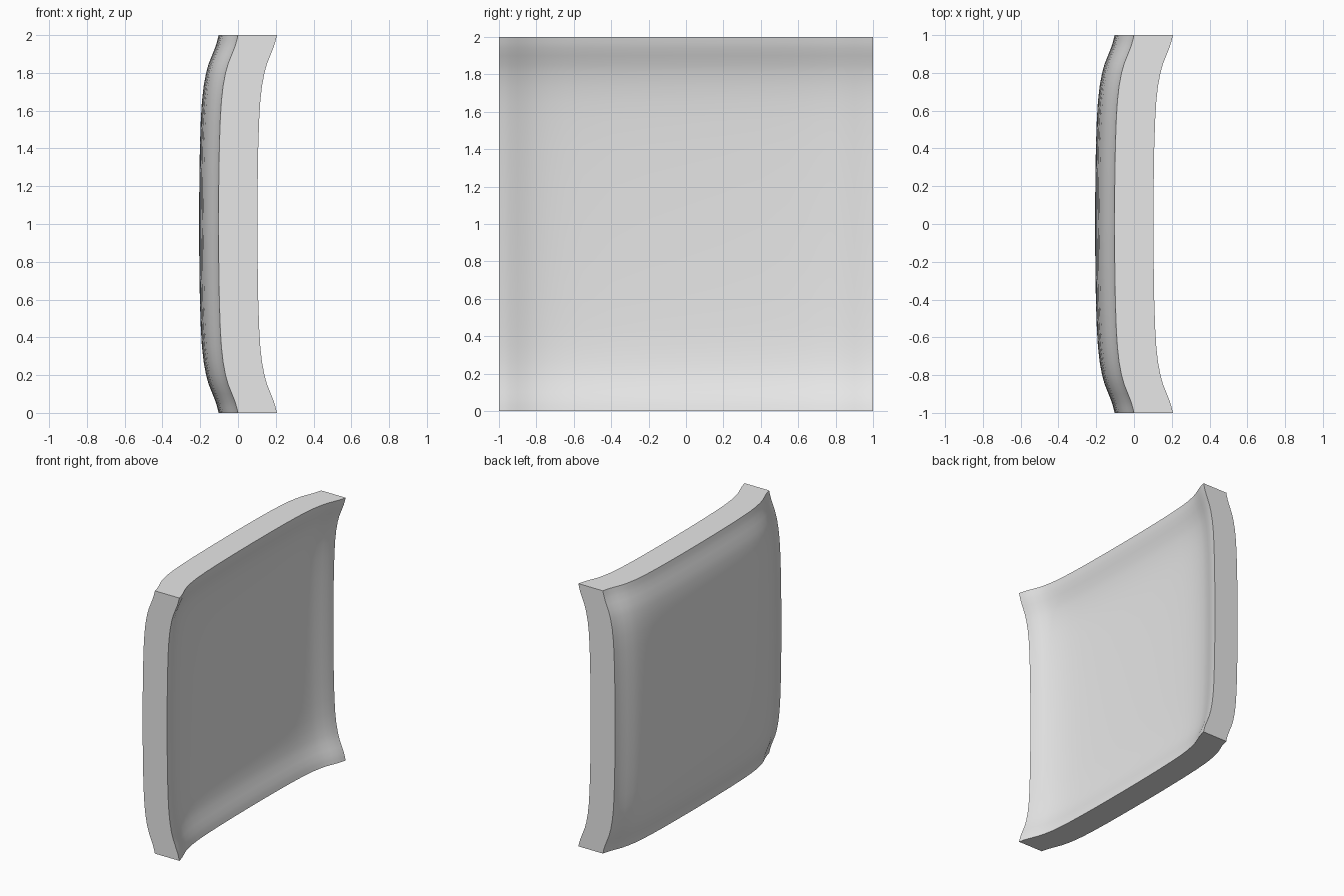
import bpy
import bmesh

cube = bpy.data.objects.get("Cube")
if cube:
    bpy.data.objects.remove(cube, do_unlink=True)

THICKNESS = 0.206

# Half profile: distance from the middle, and how far the sheet flares there
HALF = [(0, 0), (0.2, 0.001), (0.4, 0.004), (0.55, 0.009), (0.65, 0.015),
        (0.73, 0.024), (0.8, 0.037), (0.85, 0.051), (0.9, 0.071),
        (0.94, 0.087), (0.97, 0.096), (1, 0.103)]
PROFILE = [(-t, p) for t, p in reversed(HALF[1:])] + HALF

# Plain grey material
grey = bpy.data.materials.new("plain_grey")
grey.use_nodes = True
colour = (0.8, 0.8, 0.8, 1)
grey.diffuse_color = colour
grey.node_tree.nodes["Principled BSDF"].inputs["Base Color"].default_value = colour

# Dished sheet: the same flare runs along both directions
bm = bmesh.new()
rows = [[bm.verts.new((p + q - THICKNESS, y, z + 1)) for y, p in PROFILE]
        for z, q in PROFILE]
for low, high in zip(rows, rows[1:]):
    for i in range(len(low) - 1):
        bm.faces.new((low[i], low[i + 1], high[i + 1], high[i]))

# Thicken straight across so the rim walls stay flat
extruded = bmesh.ops.extrude_face_region(bm, geom=bm.faces[:], use_keep_orig=True)
moved = [v for v in extruded["geom"] if isinstance(v, bmesh.types.BMVert)]
bmesh.ops.translate(bm, verts=moved, vec=(THICKNESS, 0, 0))
bmesh.ops.recalc_face_normals(bm, faces=bm.faces[:])

mesh = bpy.data.meshes.new("curved_panel")
bm.to_mesh(mesh)
bm.free()
mesh.materials.append(grey)
panel = bpy.data.objects.new("curved_panel", mesh)
bpy.context.collection.objects.link(panel)

# Smooth faces with a crisp rim
bpy.ops.object.select_all(action="DESELECT")
panel.select_set(True)
bpy.context.view_layer.objects.active = panel
bpy.ops.object.shade_smooth_by_angle(angle=0.6)
